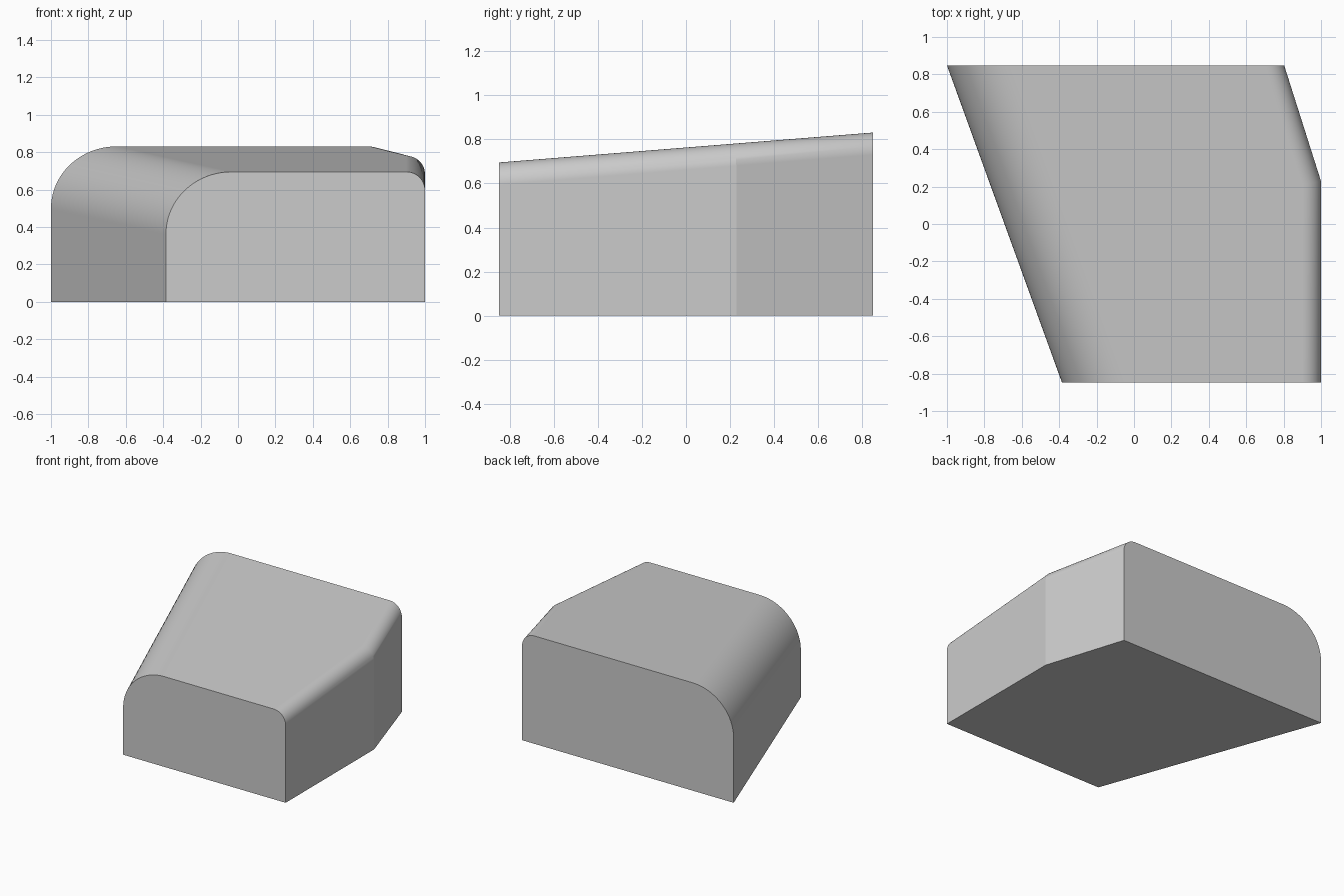
import bpy, bmesh, math

if "Cube" in bpy.data.objects:
    bpy.data.objects.remove(bpy.data.objects["Cube"])

# Footprint, counter-clockwise from above
FOOTPRINT = [(-1.0, 0.848), (-0.385, -0.848), (1.0, -0.848), (1.0, 0.228), (0.803, 0.848)]


def top_z(y):
    return 0.763 + 0.080 * y


def round_edges(bm, pairs, radius, segments):
    edges = []
    for a, b in pairs:
        for e in bm.edges:
            ends = {(round(v.co.x, 3), round(v.co.y, 3)) for v in e.verts}
            if ends == {a, b} and min(v.co.z for v in e.verts) > 0.1:
                edges.append(e)
    bmesh.ops.bevel(bm, geom=edges, offset=radius, offset_type='OFFSET',
                    segments=segments, profile=0.5, affect='EDGES', clamp_overlap=False)


# Wedge block with a sloping top
bm = bmesh.new()
low = [bm.verts.new((x, y, 0)) for x, y in FOOTPRINT]
high = [bm.verts.new((x, y, top_z(y))) for x, y in FOOTPRINT]
n = len(FOOTPRINT)
bm.faces.new(high)
bm.faces.new(low[::-1])
for i in range(n):
    j = (i + 1) % n
    bm.faces.new((low[i], low[j], high[j], high[i]))

# Large rounding on the left edge, small one along the two right edges
P = FOOTPRINT
round_edges(bm, [(P[0], P[1])], 0.33, 20)
round_edges(bm, [(P[2], P[3]), (P[3], P[4])], 0.10, 12)
bmesh.ops.recalc_face_normals(bm, faces=bm.faces)

mesh = bpy.data.meshes.new("wedge_block")
bm.to_mesh(mesh)
bm.free()
block = bpy.data.objects.new("wedge_block", mesh)
bpy.context.collection.objects.link(block)

# Smooth roundings, crisp ends and flat large faces
bpy.context.view_layer.objects.active = block
block.select_set(True)
bpy.ops.object.shade_smooth_by_angle(angle=math.radians(16))
wn = block.modifiers.new("flat_face_normals", 'WEIGHTED_NORMAL')
wn.keep_sharp = True
